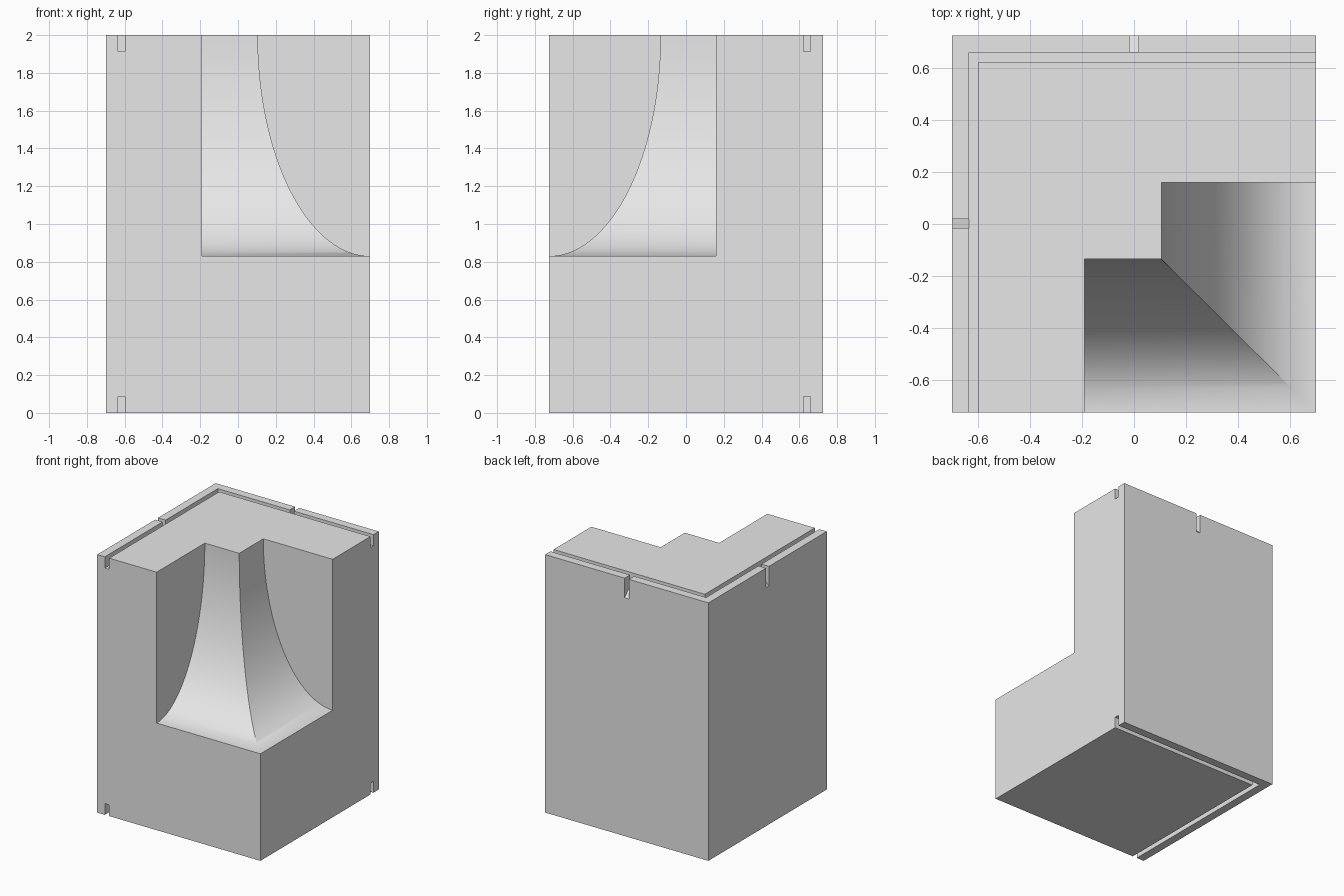
import bpy, bmesh, math
from mathutils import Vector

default = bpy.data.objects.get("Cube")
if default:
    bpy.data.objects.remove(default, do_unlink=True)

X, Y, H = 0.70, 0.725, 2.0          # half width, half depth, height
OUT = 0.1                           # how far cutters overshoot the block
GROOVE_IN, GROOVE_OUT, GROOVE_DEPTH = 0.103, 0.065, 0.087

grey = bpy.data.materials.new("plain grey")
grey.use_nodes = True
grey.diffuse_color = (0.8, 0.8, 0.8, 1)
grey.node_tree.nodes["Principled BSDF"].inputs["Base Color"].default_value = (0.8, 0.8, 0.8, 1)


def prism(name, profile, axis, lo, hi):
    """Extrude a closed (horizontal, z) profile along the x or y axis."""
    def place(h, z, t):
        return (t, h, z) if axis == "x" else (h, t, z)
    bm = bmesh.new()
    face = bm.faces.new([bm.verts.new(place(h, z, lo)) for h, z in profile])
    ext = bmesh.ops.extrude_face_region(bm, geom=[face])
    moved = [v for v in ext["geom"] if isinstance(v, bmesh.types.BMVert)]
    bmesh.ops.translate(bm, verts=moved, vec=Vector(place(0, 0, hi - lo)))
    bmesh.ops.recalc_face_normals(bm, faces=bm.faces)
    mesh = bpy.data.meshes.new(name)
    bm.to_mesh(mesh)
    bm.free()
    mesh.materials.append(grey)
    obj = bpy.data.objects.new(name, mesh)
    bpy.context.collection.objects.link(obj)
    return obj


def rect(h0, h1, z0, z1):
    return [(h0, z0), (h1, z0), (h1, z1), (h0, z1)]


def cove(outer, inner, base, steps=48):
    """Quarter-ellipse sweep from the block's side up to its top."""
    side = math.copysign(OUT, outer)
    arc = [(outer + (inner - outer) * math.cos(a), H + (base - H) * math.sin(a))
           for a in (math.pi / 2 * i / steps for i in range(steps + 1))]
    return [(inner, H + OUT)] + arc + [(outer + side, base), (outer + side, H + OUT)]


def chute(edge, sign):
    """Slot with a floor falling outward at 45 degrees from the groove."""
    lip = edge - sign * GROOVE_OUT
    floor = H - GROOVE_DEPTH
    inner, outer = lip - sign * 0.015, edge + sign * 0.05
    return [(inner, floor + 0.015), (outer, floor - GROOVE_OUT - 0.05),
            (outer, H + OUT), (inner, H + OUT)]


block = prism("corner_block", rect(-X, X, 0, H), "y", -Y, Y)

# Curved recesses on the front and right sides, meeting in a ridge
cutters = [
    prism("front_cove_cutter", cove(-Y, -0.135, 0.83), "x", -0.19, X + OUT),
    prism("right_cove_cutter", cove(X, 0.105, 0.83), "y", -Y - OUT, 0.16),
]

# L-shaped grooves along the left and back edges, top and bottom
for label, z0, z1 in (("top", H - GROOVE_DEPTH, H + OUT), ("bottom", -OUT, GROOVE_DEPTH)):
    cutters.append(prism(label + "_left_groove_cutter",
                         rect(-X + GROOVE_OUT, -X + GROOVE_IN, z0, z1),
                         "y", -Y - OUT, Y - GROOVE_OUT))
    cutters.append(prism(label + "_back_groove_cutter",
                         rect(Y - GROOVE_IN, Y - GROOVE_OUT, z0, z1),
                         "x", -X + GROOVE_OUT, X + OUT))

# Drain slots through the rim
cutters.append(prism("left_slot_cutter", chute(-X, -1), "y", -0.016, 0.02))
cutters.append(prism("back_slot_cutter", chute(Y, 1), "x", -0.018, 0.018))

bpy.context.view_layer.objects.active = block
for cutter in cutters:
    cutter.hide_render = True
    mod = block.modifiers.new(cutter.name, "BOOLEAN")
    mod.operation = "DIFFERENCE"
    mod.solver = "EXACT"
    mod.object = cutter
    bpy.ops.object.modifier_apply(modifier=mod.name)
    bpy.data.objects.remove(cutter, do_unlink=True)

# Smooth coves, crisp edges
bpy.ops.object.select_all(action="DESELECT")
block.select_set(True)
bpy.ops.object.shade_smooth_by_angle(angle=math.radians(25))
